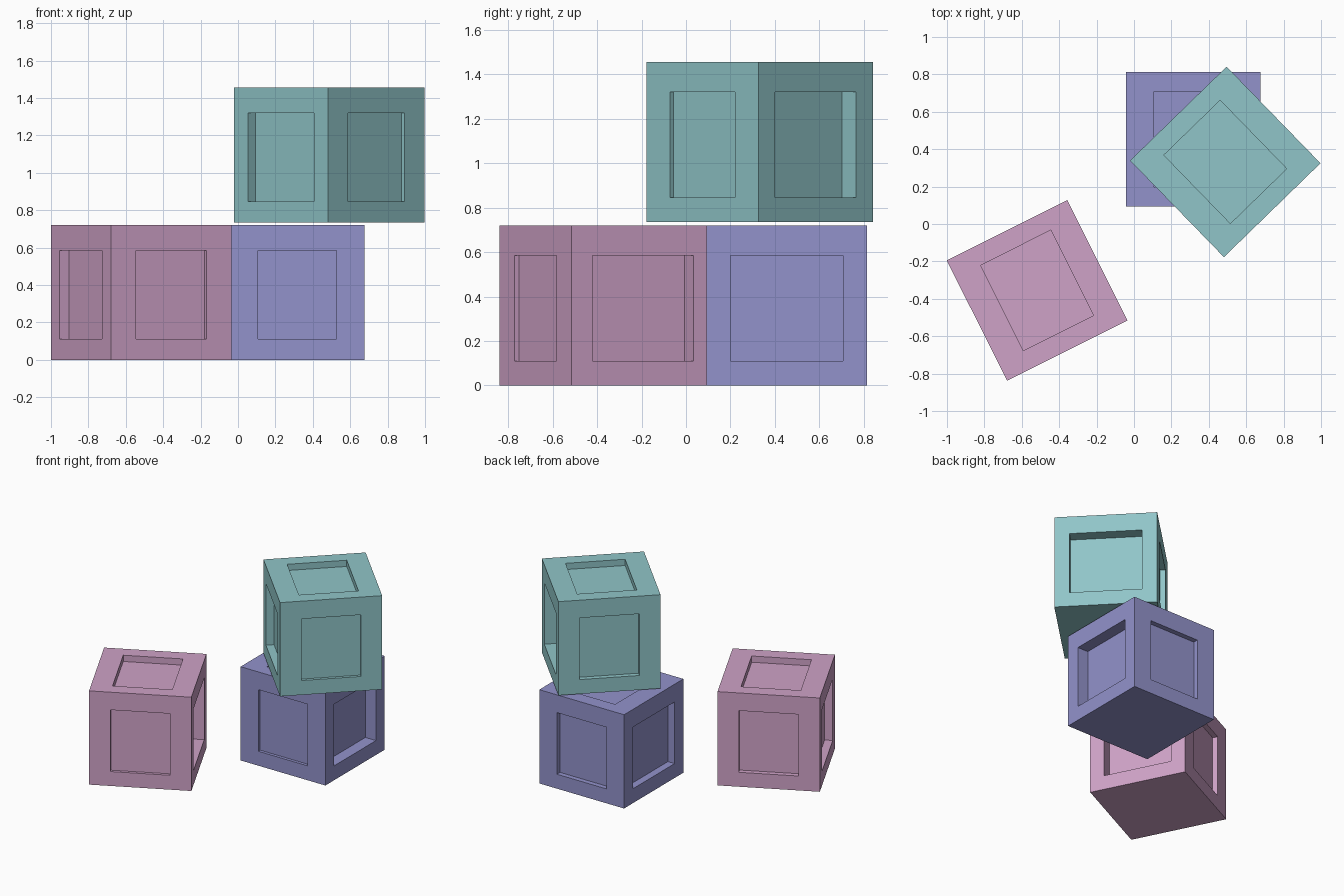
import bpy, bmesh, math
from mathutils import Vector

if "Cube" in bpy.data.objects:
    bpy.data.objects.remove(bpy.data.objects["Cube"])

S = 0.36  # half the block edge
X, Y, Z = Vector((1, 0, 0)), Vector((0, 1, 0)), Vector((0, 0, 1))

# Recessed faces: normal, u axis, v axis, half width, half height, v offset, depth
PANELS = [
    (-Y, X, Z, 0.21, 0.2365, -0.013, 0.023),
    (Y, X, Z, 0.21, 0.2365, -0.013, 0.038),
    (-X, Y, Z, 0.254, 0.2365, -0.013, 0.057),
    (X, Y, Z, 0.254, 0.2365, -0.013, 0.09),
    (Z, X, Y, 0.21, 0.255, 0.0, 0.048),
]


def rect(bm, n, u, v, hw, hh, off, dist):
    return [bm.verts.new(n * dist + u * (a * hw) + v * (b * hh + off))
            for a, b in ((-1, -1), (1, -1), (1, 1), (-1, 1))]


def bridge(bm, a, b):
    for i in range(4):
        j = (i + 1) % 4
        bm.faces.new((a[i], a[j], b[j], b[i]))


def block(name, x, y, z, angle, color):
    bm = bmesh.new()
    # Frame, recess walls and recess floor on five sides
    for n, u, v, hw, hh, off, depth in PANELS:
        outer = rect(bm, n, u, v, S, S, 0, S)
        rim = rect(bm, n, u, v, hw, hh, off, S)
        floor = rect(bm, n, u, v, hw, hh, off, S - depth)
        bridge(bm, outer, rim)
        bridge(bm, rim, floor)
        bm.faces.new(floor)
    # Plain underside
    bm.faces.new(rect(bm, -Z, X, Y, S, S, 0, S))
    bmesh.ops.remove_doubles(bm, verts=bm.verts[:], dist=1e-5)
    bmesh.ops.recalc_face_normals(bm, faces=bm.faces[:])
    mesh = bpy.data.meshes.new(name)
    bm.to_mesh(mesh)
    bm.free()
    mat = bpy.data.materials.new(name + "_paint")
    mat.diffuse_color = (*color, 1)
    mat.use_nodes = True
    mat.node_tree.nodes["Principled BSDF"].inputs["Base Color"].default_value = mat.diffuse_color
    mesh.materials.append(mat)
    ob = bpy.data.objects.new(name, mesh)
    ob.location = (x, y, z + S)
    ob.rotation_euler.z = math.radians(angle)
    bpy.context.collection.objects.link(ob)


block("pink_block", -0.518, -0.355, 0, 26.6, (0.62, 0.36, 0.57))
block("blue_block", 0.317, 0.453, 0, 0, (0.29, 0.29, 0.60))
block("teal_block", 0.488, 0.332, 0.735, 44.2, (0.28, 0.56, 0.58))
